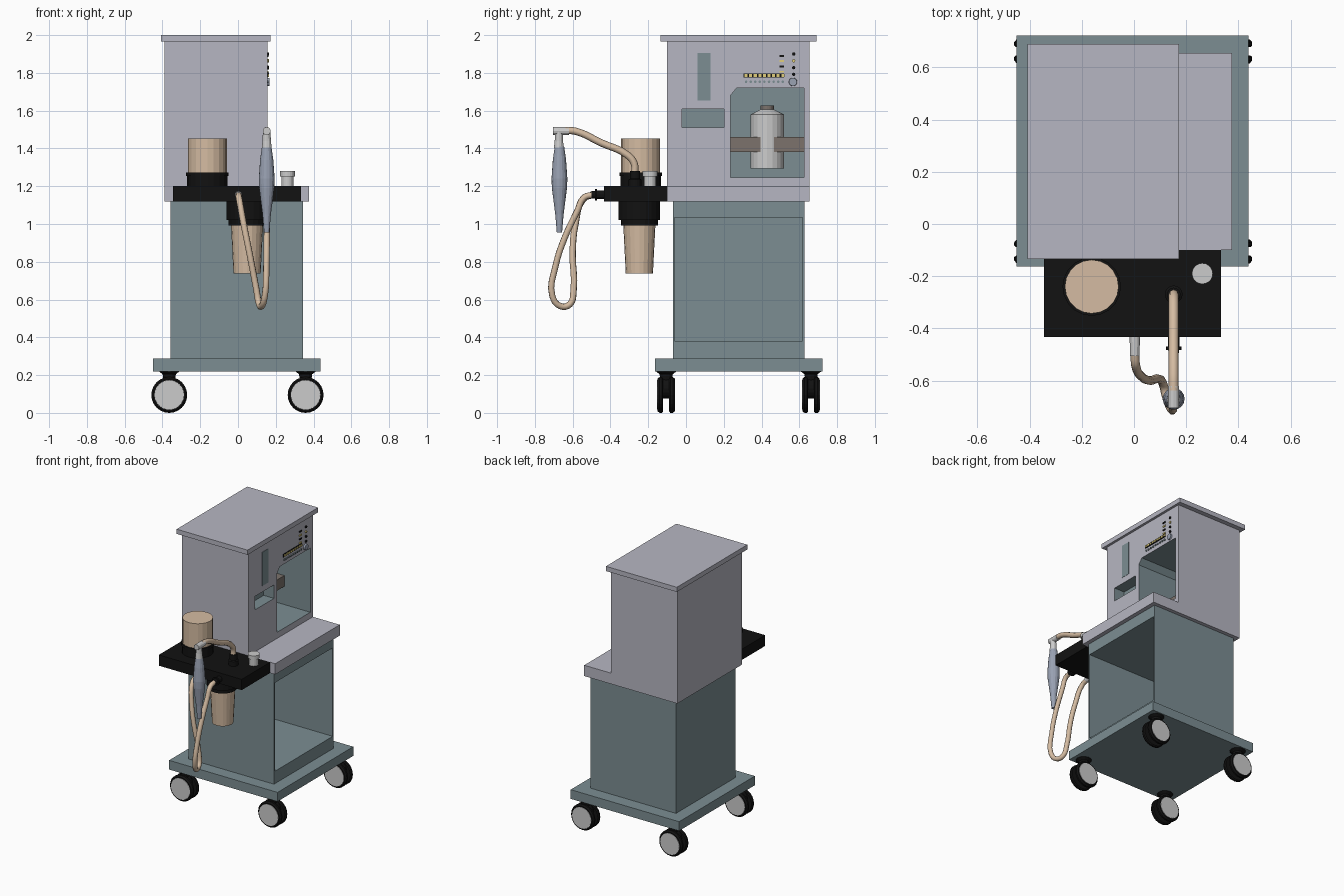
import bpy, bmesh, math
from mathutils import Matrix, Vector

if "Cube" in bpy.data.objects:
    bpy.data.objects.remove(bpy.data.objects["Cube"])


def material(name, rgb):
    m = bpy.data.materials.new(name)
    m.diffuse_color = (*rgb, 1)
    m.use_nodes = True
    m.node_tree.nodes["Principled BSDF"].inputs["Base Color"].default_value = m.diffuse_color
    return m


SHELL = material("pale_shell", (0.47, 0.47, 0.54))
TEAL = material("teal_grey", (0.20, 0.27, 0.29))
BLACK = material("black", (0.006, 0.006, 0.006))
TAN = material("tan", (0.66, 0.50, 0.36))
BAG = material("blue_grey", (0.32, 0.36, 0.45))
LIGHT = material("light_grey", (0.55, 0.55, 0.56))
BROWN = material("brown", (0.20, 0.17, 0.15))
YELLOW = material("yellow", (0.75, 0.62, 0.20))


def finish(name, bm, mat):
    bmesh.ops.recalc_face_normals(bm, faces=bm.faces)
    me = bpy.data.meshes.new(name)
    bm.to_mesh(me)
    bm.free()
    me.materials.append(mat)
    ob = bpy.data.objects.new(name, me)
    bpy.context.collection.objects.link(ob)
    return ob


def box(name, x, y, z, mat):
    bm = bmesh.new()
    size = Matrix.Diagonal((x[1] - x[0], y[1] - y[0], z[1] - z[0], 1))
    mid = Matrix.Translation((sum(x) / 2, sum(y) / 2, sum(z) / 2))
    bmesh.ops.create_cube(bm, size=1, matrix=mid @ size)
    return finish(name, bm, mat)


def lathe(name, loc, profile, mat, axis="Z", n=20):
    """Stack of rings (radius, height) capped at both ends, along an axis."""
    bm = bmesh.new()
    rings = []
    for r, h in profile:
        rings.append([bm.verts.new((r * math.cos(2 * math.pi * i / n),
                                    r * math.sin(2 * math.pi * i / n), h)) for i in range(n)])
    for a, b in zip(rings, rings[1:]):
        for i in range(n):
            bm.faces.new((a[i], a[(i + 1) % n], b[(i + 1) % n], b[i]))
    bm.faces.new(rings[0])
    bm.faces.new(rings[-1])
    aim = {"X": (1, 0, 0), "Y": (0, 1, 0), "Z": (0, 0, 1)}[axis]
    rot = Vector((0, 0, 1)).rotation_difference(Vector(aim)).to_matrix().to_4x4()
    bm.transform(Matrix.Translation(loc) @ rot)
    return finish(name, bm, mat)


def prism_x(name, outline, x, mat):
    """Outline in (y, z) extruded along x."""
    bm = bmesh.new()
    face = bm.faces.new([bm.verts.new((x[0], y, z)) for y, z in outline])
    out = bmesh.ops.extrude_face_region(bm, geom=[face])["geom"]
    bmesh.ops.translate(bm, vec=(x[1] - x[0], 0, 0),
                        verts=[v for v in out if isinstance(v, bmesh.types.BMVert)])
    return finish(name, bm, mat)


def hose(name, points, radius, mat):
    cu = bpy.data.curves.new(name, "CURVE")
    cu.dimensions = "3D"
    cu.bevel_depth = radius
    cu.bevel_resolution = 2
    cu.resolution_u = 4
    cu.use_fill_caps = True
    sp = cu.splines.new("BEZIER")
    sp.bezier_points.add(len(points) - 1)
    for bp, p in zip(sp.bezier_points, points):
        bp.co = p
        bp.handle_left_type = bp.handle_right_type = "AUTO"
    cu.materials.append(mat)
    ob = bpy.data.objects.new(name, cu)
    bpy.context.collection.objects.link(ob)


def cut(ob, cutter):
    mod = ob.modifiers.new("cut", "BOOLEAN")
    mod.operation = "DIFFERENCE"
    mod.solver = "EXACT"
    mod.material_mode = "TRANSFER"
    mod.object = cutter
    cutter.hide_render = True
    cutter.hide_viewport = True


# base plate and open lower cabinet
box("base_plate", (-0.45, 0.438), (-0.163, 0.723), (0.22, 0.288), TEAL)
cabinet = box("lower_cabinet", (-0.357, 0.344), (-0.07, 0.627), (0.288, 1.12), TEAL)
cut(cabinet, box("cabinet_cutter", (-0.34, 0.5), (-0.06, 0.617), (0.38, 1.035), TEAL))

# worktop, upper cabinet and lid
box("worktop", (-0.388, 0.375), (-0.10, 0.655), (1.12, 1.20), SHELL)
upper = box("upper_cabinet", (-0.388, 0.155), (-0.10, 0.655), (1.20, 1.965), SHELL)
cut(upper, prism_x("bay_cutter", [(0.235, 1.245), (0.625, 1.245), (0.625, 1.72),
                                  (0.268, 1.72), (0.235, 1.68)], (-0.25, 0.3), TEAL))
cut(upper, box("drawer_cutter", (0.07, 0.3), (-0.02, 0.20), (1.51, 1.61), TEAL))
box("lid", (-0.408, 0.173), (-0.135, 0.69), (1.965, 2.0), SHELL)
box("gauge_strip", (0.15, 0.157), (0.06, 0.13), (1.655, 1.905), TEAL)

# bottle and bracket inside the bay
lathe("bay_bottle", (-0.137, 0.43, 0), [(0.0875, 1.295), (0.0875, 1.58), (0.035, 1.607)], LIGHT)
lathe("bay_bottle_cap", (-0.137, 0.43, 0), [(0.035, 1.607), (0.035, 1.628)], BROWN)
box("bay_bracket", (-0.16, -0.058), (0.235, 0.625), (1.38, 1.46), BROWN)

# control buttons, lamps and knob on the right face
box("button_bar", (0.15, 0.160), (0.305, 0.52), (1.775, 1.797), BLACK)
for i in range(9):
    y = 0.318 + i * 0.0243
    box("bar_lamp", (0.155, 0.163), (y - 0.008, y + 0.008), (1.779, 1.793), YELLOW)
    lathe("small_button", (0.15, y, 1.753), [(0.007, 0), (0.007, 0.012)], TEAL, "X", 8)
for i in range(4):
    z = 1.89 - i * 0.028
    box("switch", (0.15, 0.161), (0.495, 0.52), (z - 0.005, z + 0.005), YELLOW if i % 2 else BLACK)
for i in range(4):
    lathe("lamp", (0.15, 0.57, 1.90 - i * 0.036), [(0.009, 0), (0.009, 0.013)],
          YELLOW if i == 1 else BLACK, "X", 8)
lathe("control_knob", (0.15, 0.566, 1.752), [(0.023, 0), (0.021, 0.016)], BAG, "X", 16)

# black front shelf with upper canister, lower cup and valve
box("front_shelf", (-0.345, 0.333), (-0.433, -0.10), (1.12, 1.20), BLACK)
lathe("canister_collar", (-0.162, -0.24, 0), [(0.107, 1.2), (0.107, 1.255), (0.112, 1.255),
                                              (0.112, 1.272)], BLACK)
lathe("canister", (-0.162, -0.24, 0), [(0.103, 1.27), (0.103, 1.453)], TAN)
lathe("cup_holder", (0.048, -0.247, 0), [(0.098, 0.993), (0.098, 1.02), (0.11, 1.02),
                                         (0.11, 1.12)], BLACK)
lathe("absorber_cup", (0.048, -0.247, 0), [(0.072, 0.738), (0.085, 0.995)], TAN)
lathe("valve", (0.262, -0.19, 0), [(0.032, 1.2), (0.032, 1.252), (0.04, 1.252),
                                   (0.04, 1.28)], LIGHT)

# arm tube, elbow and breathing bag
lathe("arm_socket", (0.152, -0.27, 0), [(0.034, 1.2), (0.034, 1.235), (0.026, 1.24),
                                        (0.026, 1.28)], BLACK)
hose("arm_tube", [(0.152, -0.272, 1.26), (0.152, -0.274, 1.32), (0.152, -0.31, 1.365),
                  (0.152, -0.45, 1.43), (0.152, -0.58, 1.49), (0.152, -0.64, 1.496)], 0.019, TAN)
lathe("elbow_pipe", (0.152, -0.705, 1.492), [(0.021, 0), (0.021, 0.085)], LIGHT, "Y", 12)
lathe("elbow_drop", (0.152, -0.673, 0), [(0.026, 1.405), (0.022, 1.44), (0.020, 1.5)], LIGHT, n=12)
lathe("breathing_bag", (0.152, -0.67, 0), [(0.014, 0.955), (0.022, 1.05), (0.04, 1.19), (0.042, 1.24),
                                           (0.035, 1.34), (0.025, 1.41)], BAG, n=16)

# hose hanging between the two front nozzles
for x in (0.003, 0.152):
    lathe("hose_nozzle", (x, -0.43, 1.155), [(0.022, 0.0), (0.022, -0.04), (0.03, -0.04), (0.03, -0.052),
                                             (0.021, -0.052), (0.019, -0.07)] if x > 0.1 else
          [(0.02, 0), (0.018, -0.075)], BLACK if x > 0.1 else LIGHT, "Y", 12)
hose("breathing_hose", [(0.003, -0.49, 1.155), (0.006, -0.54, 1.135), (0.03, -0.585, 1.0),
                        (0.06, -0.60, 0.85), (0.098, -0.595, 0.65), (0.112, -0.615, 0.575),
                        (0.125, -0.665, 0.565), (0.142, -0.708, 0.62), (0.15, -0.69, 0.78),
                        (0.152, -0.645, 0.92), (0.152, -0.575, 1.07), (0.152, -0.54, 1.14),
                        (0.152, -0.49, 1.155)], 0.017, TAN)

# twin-wheel casters
for cx in (-0.364, 0.358):
    for cy in (-0.105, 0.662):
        lathe("caster_stem", (cx, cy, 0), [(0.03, 0.17), (0.035, 0.205), (0.055, 0.22)], BLACK, n=12)
        lathe("caster_hub", (cx, cy - 0.025, 0.13), [(0.055, 0), (0.055, 0.05)], BLACK, "Y", 16)
        for s in (-1, 1):
            lathe("caster_wheel", (cx, cy, 0.095), [(0.088, s * 0.016), (0.095, s * 0.022),
                  (0.095, s * 0.035), (0.086, s * 0.046)], BLACK, "Y", 24)
            lathe("caster_cap", (cx, cy, 0.095), [(0.08, s * 0.04), (0.078, s * 0.048)],
                  LIGHT, "Y", 24)
